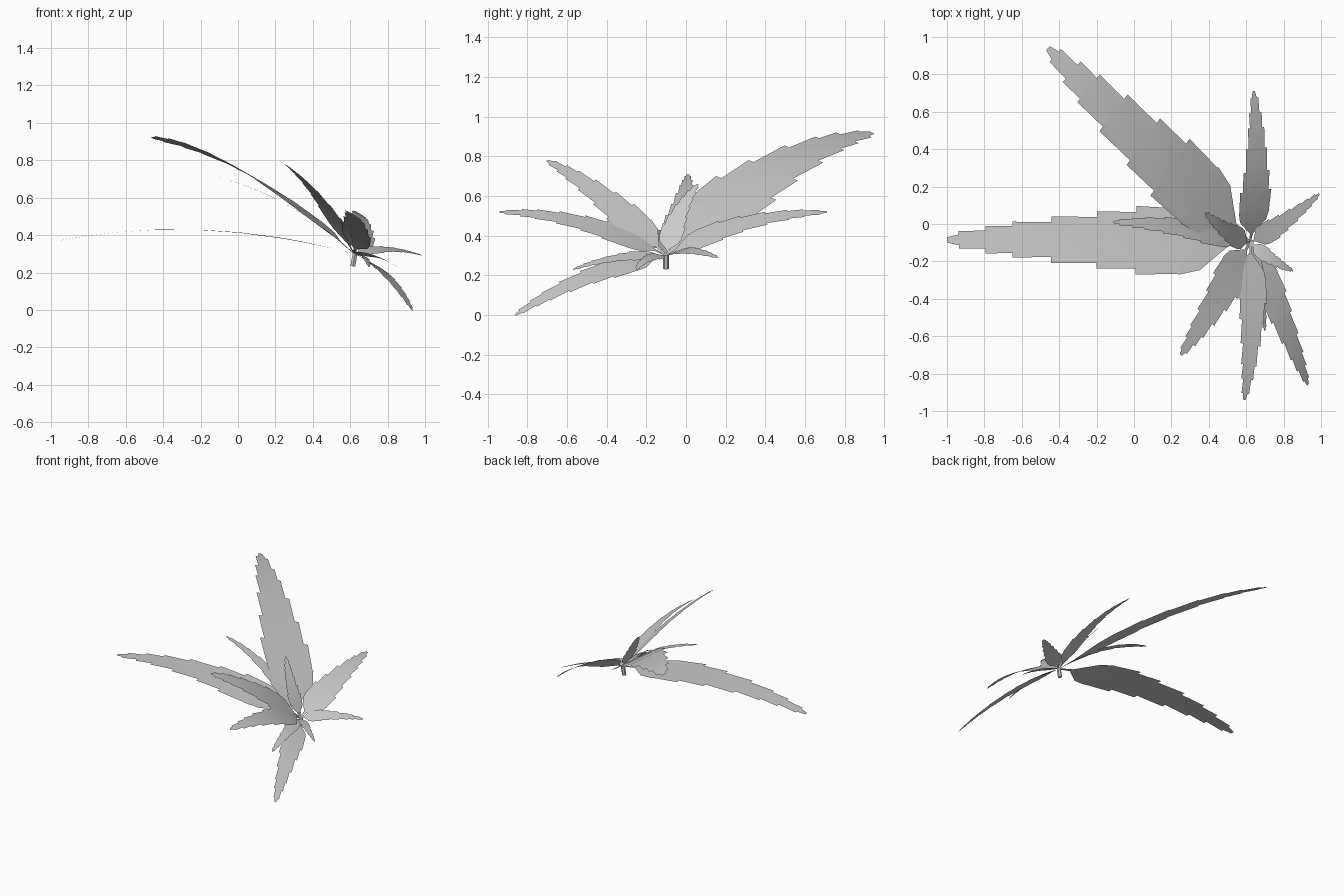
import bpy, bmesh, math
from mathutils import Vector

if "Cube" in bpy.data.objects:
    bpy.data.objects.remove(bpy.data.objects["Cube"])

UP = Vector((0.5, 0, 0.87))        # whole plant leans toward +x
BASE = Vector((0.62, -0.1, 0.3))

# serrated half outline: position along leaf, width arriving, width leaving
OUTLINE = [(0, .05, .05), (.07, .10, .12), (.16, .85, .85), (.23, 1.0, .97),
           (.37, 1.02, .84), (.5, .85, .68), (.65, .69, .52), (.78, .53, .40),
           (.87, .41, .27), (.96, .26, .16), (1.0, .08, .08)]


def leaf(name, mid, tip, half):
    """Serrated flat blade along a quadratic curve through base, mid, tip."""
    mid, tip = Vector(mid), Vector(tip)
    ctrl = 2 * mid - (BASE + tip) / 2

    def spine(t):
        return (1 - t) ** 2 * BASE + 2 * t * (1 - t) * ctrl + t * t * tip

    def across(t):
        tangent = 2 * (1 - t) * (ctrl - BASE) + 2 * t * (tip - ctrl)
        return tangent.cross(UP).normalized() * half

    bm = bmesh.new()
    rib = [bm.verts.new(spine(t)) for t, _, _ in OUTLINE]
    for side in (1, -1):
        for i in range(len(OUTLINE) - 1):
            t0, t1 = OUTLINE[i][0], OUTLINE[i + 1][0]
            a = bm.verts.new(spine(t0) + across(t0) * side * OUTLINE[i][2])
            b = bm.verts.new(spine(t1) + across(t1) * side * OUTLINE[i + 1][1])
            quad = [rib[i], a, b, rib[i + 1]]
            bm.faces.new(quad if side > 0 else quad[::-1])
    me = bpy.data.meshes.new(name)
    bm.normal_update()
    bm.to_mesh(me)
    bm.free()
    ob = bpy.data.objects.new(name, me)
    bpy.context.collection.objects.link(ob)
    for p in me.polygons:
        p.use_smooth = True


# leaves: midpoint, tip, half width
leaves = {
    "large_back_leaf": ((.05, .44, .73), (-.46, .94, .92), .19),
    "large_left_leaf": ((-.2, -.085, .428), (-1.0, -.085, .362), .18),
    "back_leaf": ((.655, .28, .46), (.64, .71, .52), .095),
    "right_back_leaf": ((.80, .01, .325), (.99, .16, .29), .06),
    "right_small_leaf": ((.74, -.19, .285), (.85, -.25, .23), .04),
    "right_drooping_leaf": ((.79, -.5, .19), (.93, -.86, .0), .085),
    "front_leaf": ((.63, -.52, .465), (.59, -.94, .52), .09),
    "front_left_leaf": ((.44, -.41, .59), (.25, -.70, .78), .10),
    "upper_left_leaf": ((.27, -.02, .558), (-.11, .01, .71), .065),
    "upright_leaf": ((.5, -.04, .5), (.38, .06, .66), .06),
    "front_small_leaf": ((.67, -.34, .29), (.70, -.57, .23), .045),
}
for name, (mid, tip, half) in leaves.items():
    leaf(name, mid, tip, half)

# short stem stub
bpy.ops.mesh.primitive_cylinder_add(vertices=6, radius=.015, depth=.07,
                                    location=(.62, -.1, .268),
                                    rotation=(0, math.radians(10), 0))
bpy.context.object.name = "stem"
